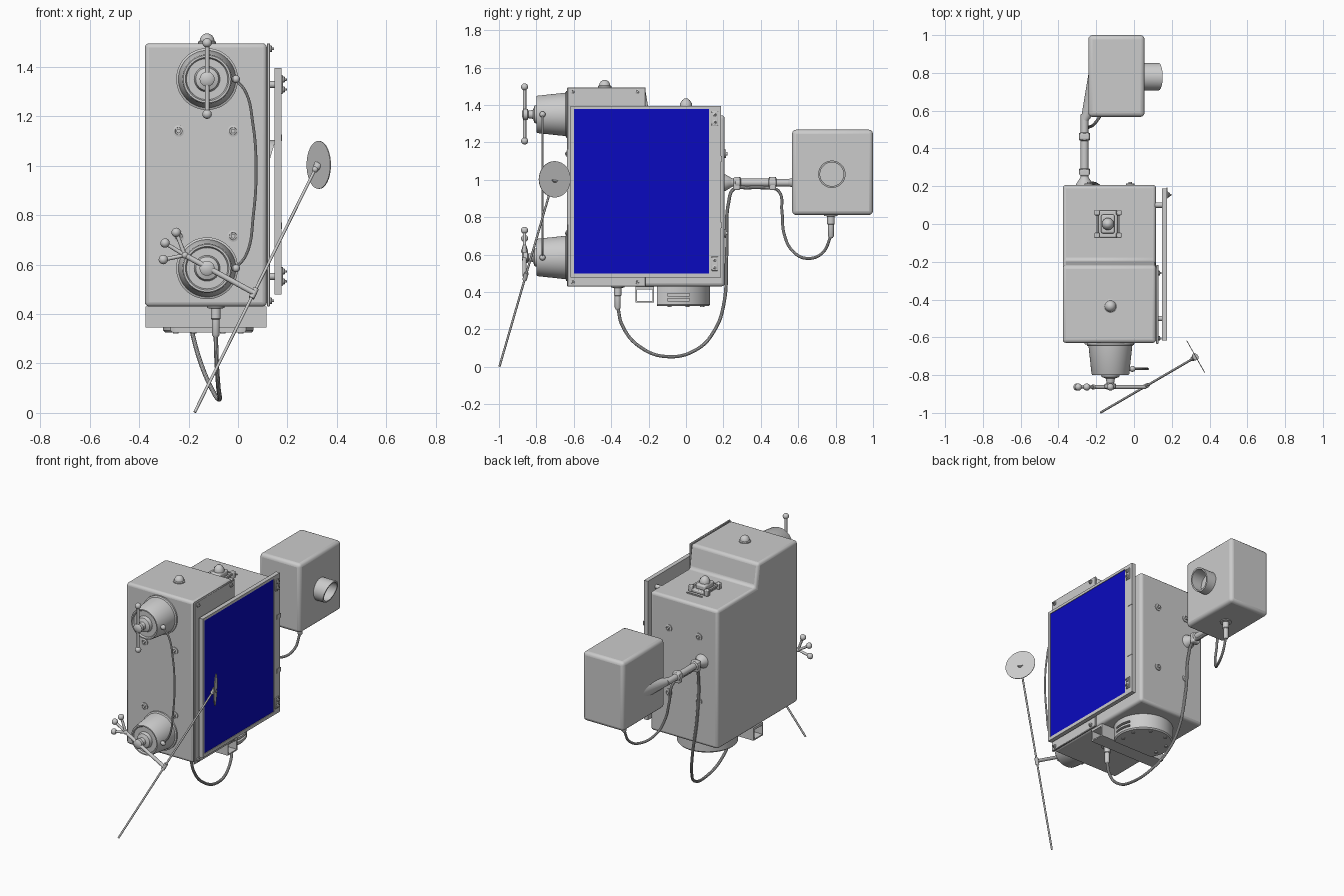
import bpy, bmesh, math
from mathutils import Vector

if "Cube" in bpy.data.objects:
    bpy.data.objects.remove(bpy.data.objects["Cube"])

def material(name, c):
    m = bpy.data.materials.new(name)
    m.diffuse_color = (*c, 1)
    m.use_nodes = True
    m.node_tree.nodes["Principled BSDF"].inputs["Base Color"].default_value = m.diffuse_color
    return m

GREY = material("light grey", (0.6, 0.6, 0.6))
BLUE = material("deep blue", (0.003, 0.003, 0.52))

def finish(name, bm, mat=GREY, bevel=0, seg=3):
    bmesh.ops.recalc_face_normals(bm, faces=bm.faces)
    me = bpy.data.meshes.new(name)
    bm.to_mesh(me)
    bm.free()
    me.materials.append(mat)
    ob = bpy.data.objects.new(name, me)
    bpy.context.collection.objects.link(ob)
    if bevel:
        b = ob.modifiers.new("bevel", 'BEVEL')
        b.width, b.segments = bevel, seg
    return ob

def box(name, x, y, z, mat=GREY, bevel=0, seg=3):
    bm = bmesh.new()
    bmesh.ops.create_cube(bm, size=1)
    for v in bm.verts:
        v.co = [(a[0] + a[1]) / 2 + (a[1] - a[0]) * c for a, c in zip((x, y, z), v.co)]
    return finish(name, bm, mat, bevel, seg)

def lathe(name, origin, axis, profile, n=32, mat=GREY):
    """Revolve (radius, distance) pairs about an axis."""
    bm = bmesh.new()
    q = Vector(axis).to_track_quat('Z', 'Y')
    rings = []
    for r, d in profile:
        rings.append([bm.verts.new(Vector(origin) + q @ Vector((
            r * math.cos(2 * math.pi * i / n), r * math.sin(2 * math.pi * i / n), d)))
            for i in range(n)])
    for a, b in zip(rings, rings[1:]):
        for i in range(n):
            bm.faces.new((a[i], a[(i + 1) % n], b[(i + 1) % n], b[i]))
    bmesh.ops.remove_doubles(bm, verts=bm.verts, dist=1e-5)
    return finish(name, bm, mat)

def rod(name, a, b, r, r2=None, n=16):
    d = Vector(b) - Vector(a)
    return lathe(name, a, d, [(0, 0), (r, 0), (r if r2 is None else r2, d.length), (0, d.length)], n)

def ball(name, c, r):
    bm = bmesh.new()
    bmesh.ops.create_uvsphere(bm, u_segments=16, v_segments=10, radius=r)
    bmesh.ops.translate(bm, verts=bm.verts, vec=c)
    return finish(name, bm)

def cable(name, pts, r):
    cu = bpy.data.curves.new(name, 'CURVE')
    cu.dimensions, cu.bevel_depth, cu.bevel_resolution = '3D', r, 3
    cu.use_fill_caps = True
    s = cu.splines.new('BEZIER')
    s.bezier_points.add(len(pts) - 1)
    for p, c in zip(s.bezier_points, pts):
        p.co = c
        p.handle_left_type = p.handle_right_type = 'AUTO'
    tmp = bpy.data.objects.new(name + "_path", cu)
    bpy.context.collection.objects.link(tmp)
    bpy.context.view_layer.update()
    me = bpy.data.meshes.new_from_object(tmp.evaluated_get(bpy.context.evaluated_depsgraph_get()))
    bpy.data.objects.remove(tmp)
    me.materials.clear()
    me.materials.append(GREY)
    ob = bpy.data.objects.new(name, me)
    bpy.context.collection.objects.link(ob)

def screw(name, c, axis, r=0.023):
    lathe(name, c, axis, [(0, 0), (r, 0), (r, .006), (r * .65, .008), (r * .6, .004),
                          (r * .4, .004), (r * .4, .015), (0, .016)], 20)

# stepped main housing
bm = bmesh.new()
side = [(-.63, .43), (.207, .43), (.207, 1.345), (-.195, 1.345), (-.22, 1.495), (-.63, 1.495)]
f = bm.faces.new([bm.verts.new((-.377, y, z)) for y, z in side])
ext = bmesh.ops.extrude_face_region(bm, geom=[f])
bmesh.ops.translate(bm, verts=[v for v in ext["geom"] if isinstance(v, bmesh.types.BMVert)], vec=(.494, 0, 0))
finish("main_housing", bm, bevel=.018)

# housing screws front and back
for x in (-.24, -.02):
    for z in (.715, 1.14):
        screw("front_screw", (x, -.63, z), (0, -1, 0))
        screw("back_screw", (x, .207, z), (0, 1, 0))

# side cover plate
box("side_plate", (.117, .130), (-.635, -.217), (.43, 1.495), bevel=.003, seg=1)
for y in (-.605, -.26):
    for z in (.453, 1.472):
        screw("plate_screw", (.130, y, z), (1, 0, 0), .013)

# solar panel with raised frame
Y0, Y1, Z0, Z1 = -.617, .188, .478, 1.395
box("panel_back", (.147, .165), (Y0, Y1), (Z0, Z1))
box("panel_face", (.164, .171), (-.600, .124), (.50, 1.378), BLUE)
box("frame_front", (.147, .175), (Y0, -.600), (Z0, Z1))
box("frame_rear", (.147, .175), (.124, Y1), (Z0, Z1))
box("frame_top", (.147, .175), (-.600, .124), (1.378, Z1))
box("frame_bottom", (.147, .175), (-.600, .124), (Z0, .50))
for z in (1.328, .552):
    box("panel_latch", (.175, .182), (.136, .172), (z - .038, z + .038), bevel=.003, seg=2)
    for dz in (-.02, .02):
        screw("latch_screw", (.182, .154, z + dz), (1, 0, 0), .012)
    for y in (-.5, .1):
        rod("panel_standoff", (.11, y, z), (.15, y, z), .014)
for z in (1.113, .757):
    box("frame_clip", (.172, .178), (.152, .192), (z - .014, z + .014))

# top knob and deck hatch
lathe("top_knob", (-.125, -.435, 1.493), (0, 0, 1),
      [(0, 0), (.036, 0), (.036, .008), (.03, .012), (.028, .022), (.02, .034), (.01, .040), (0, .042)])
hx = -.138
box("hatch_base", (hx - .05, hx + .05), (-.072, .072), (1.343, 1.365), bevel=.006, seg=2)
box("hatch_block", (hx - .036, hx + .036), (-.05, .05), (1.36, 1.395), bevel=.01)
lathe("hatch_knob", (hx, 0, 1.39), (0, 0, 1), [(0, 0), (.032, 0), (.032, .018), (.022, .034), (.012, .043), (0, .046)], 24)
for sx in (-1, 1):
    for sy in (-1, 1):
        box("hatch_foot", *[(c - .014, c + .014) for c in (hx + sx * .058, sy * .06)], (1.343, 1.385), bevel=.005, seg=2)
    box("hatch_rail", (hx + sx * .058 - .006, hx + sx * .058 + .006), (-.06, .06), (1.365, 1.377))
    box("hatch_bar", (hx - .05, hx + .06), (sx * .1 - .004, sx * .1 + .004), (1.343, 1.352))

# front turrets
TX, HY = -.125, -.863
for z in (1.35, .585):
    lathe("turret", (TX, -.628, z), (0, -1, 0),
          [(0, 0), (.125, 0), (.125, .012), (.116, .016), (.1, .165), (.096, .172), (.088, .172), (.083, .162),
           (.052, .162), (.046, .182), (.024, .19), (.02, .215), (.03, .219), (.03, .240), (.02, .247), (0, .249)], 48)
    rod("wire_socket", (-.05, -.767, z), (-.008, -.767, z), .01)
    ball("wire_joint", (-.008, -.767, z), .016)
cable("front_wire", [(-.01, -.767, 1.348), (.03, -.767, 1.30), (.06, -.767, 1.17), (.073, -.767, 1.0),
                     (.062, -.767, .80), (.033, -.767, .64), (-.01, -.767, .585)], .006)

# upper turn handle
rod("upper_handle", (TX, HY, 1.21), (TX, HY, 1.495), .009)
for z in (1.208, 1.497):
    ball("upper_handle_ball", (TX, HY, z), .019)

# lower handle with three-ball fan
J = (-.215, HY, .638)
K = (.062, HY, .487)
rod("lower_handle", J, K, .011)
ball("fan_hub", J, .014)
for x, z in ((-.302, .62), (-.295, .687), (-.25, .73)):
    rod("fan_arm", J, (x, HY, z), .008)
    ball("fan_ball", (x, HY, z), .019)

# slanted probe with disc
tip, end = Vector((-.175, -.997, .003)), Vector((.312, -.713, .985))
rod("probe_rod", tip, end, .006)
p = tip.lerp(end, .49)
d = (end - tip).normalized()
rod("probe_clamp", p - d * .022, p + d * .022, .012)
n = Vector((.87, .49, 0)).normalized()
C = Vector((.325, -.703, 1.003))
ball("probe_joint", end, .013)
rod("disc_hub", end, C, .010, .02)
lathe("probe_disc", C, n, [(0, 0), (.097, 0), (.097, .004), (0, .004)], 40)

# bottom square beam (hollow)
for nm, y, z in (("front", (-.27, -.262), (.345, .43)), ("back", (-.178, -.17), (.345, .43)),
                 ("top", (-.262, -.178), (.414, .43)), ("bottom", (-.262, -.178), (.345, .353))):
    box("beam_" + nm, (-.375, .115), y, z)

# round base drum, flattened beside the beam, with side slots
drum = lathe("base_drum", (-.12, -.054, .326), (0, 0, 1),
             [(0, 0), (.176, 0), (.183, .008), (.183, .11), (0, .11)], 64)
for v in drum.data.vertices:
    v.co.y = max(v.co.y, -.155)
for i, z in enumerate((.386, .358)):
    cut = box("slot_cutter", (.03, .1), (-.10, .018), (z - .007, z + .007))
    cut.hide_render = cut.hide_viewport = True
    m = drum.modifiers.new("slot", 'BOOLEAN')
    m.operation, m.object, m.solver = 'DIFFERENCE', cut, 'EXACT'
for a in (-20, 20, 65, 115, 160, 200):
    t = math.radians(a)
    rod("drum_bolt", (-.12 + .14 * math.cos(t), -.04 + .14 * math.sin(t), .33),
        (-.12 + .14 * math.cos(t), -.04 + .14 * math.sin(t), .321), .011)

def connector(name, x, y, top):
    lathe(name, (x, y, top), (0, 0, -1),
          [(0, 0), (.036, 0), (.036, .008), (.02, .01), (.02, .05), (.016, .054), (.016, .115), (.01, .125), (0, .125)], 20)

connector("bottom_connector", -.09, -.365, .432)
connector("camera_connector", -.09, .775, .815)

# cables
cable("main_cable", [(-.09, -.365, .32), (-.087, -.34, .22), (-.08, -.25, .11), (-.075, -.1, .055), (-.105, .06, .095),
                     (-.15, .155, .20), (-.185, .20, .325), (-.235, .218, .62), (-.25, .228, .88), (-.255, .255, .95),
                     (-.258, .33, .958), (-.258, .45, .958)], .009)
cable("camera_cable", [(-.258, .44, .958), (-.25, .495, .94), (-.238, .513, .83), (-.215, .525, .71), (-.18, .57, .62),
                       (-.13, .65, .58), (-.10, .73, .61), (-.09, .775, .70)], .008)

# rear arm
AX, AZ = -.262, .985
lathe("arm", (AX, .20, AZ), (0, 1, 0),
      [(0, 0), (.046, 0), (.044, .012), (.026, .04), (.021, .05), (.021, .06), (.03, .065), (.03, .09), (.021, .095),
       (.021, .24), (.029, .245), (.029, .28), (.02, .285), (.02, .38), (0, .38)])
for y in (.272, .463):
    box("arm_clamp", (AX - .026, AX + .026), (y - .018, y + .018), (AZ - .04, AZ + .03), bevel=.008)
rod("arm_flare", (AX, .55, AZ), (-.165, .79, AZ), .02, .078, 32)

# camera box with hooded lens
box("camera_box", (-.242, .056), (.567, 1.0), (.812, 1.268), bevel=.022)
hood = lathe("lens_hood", (0, .78, 1.03), (1, 0, 0), [(0, .05), (.073, .05), (.073, .13), (.063, .13), (.063, .06), (0, .06)], 40)
for v in hood.data.vertices:
    if v.co.x > .1:
        v.co.x += (v.co.z - 1.03) * .3

# smooth shading with crisp edges
bpy.ops.object.select_all(action='DESELECT')
for ob in bpy.context.scene.objects:
    if ob.type == 'MESH' and not ob.hide_render:
        ob.select_set(True)
        bpy.context.view_layer.objects.active = ob
bpy.ops.object.shade_smooth_by_angle(angle=math.radians(35))
